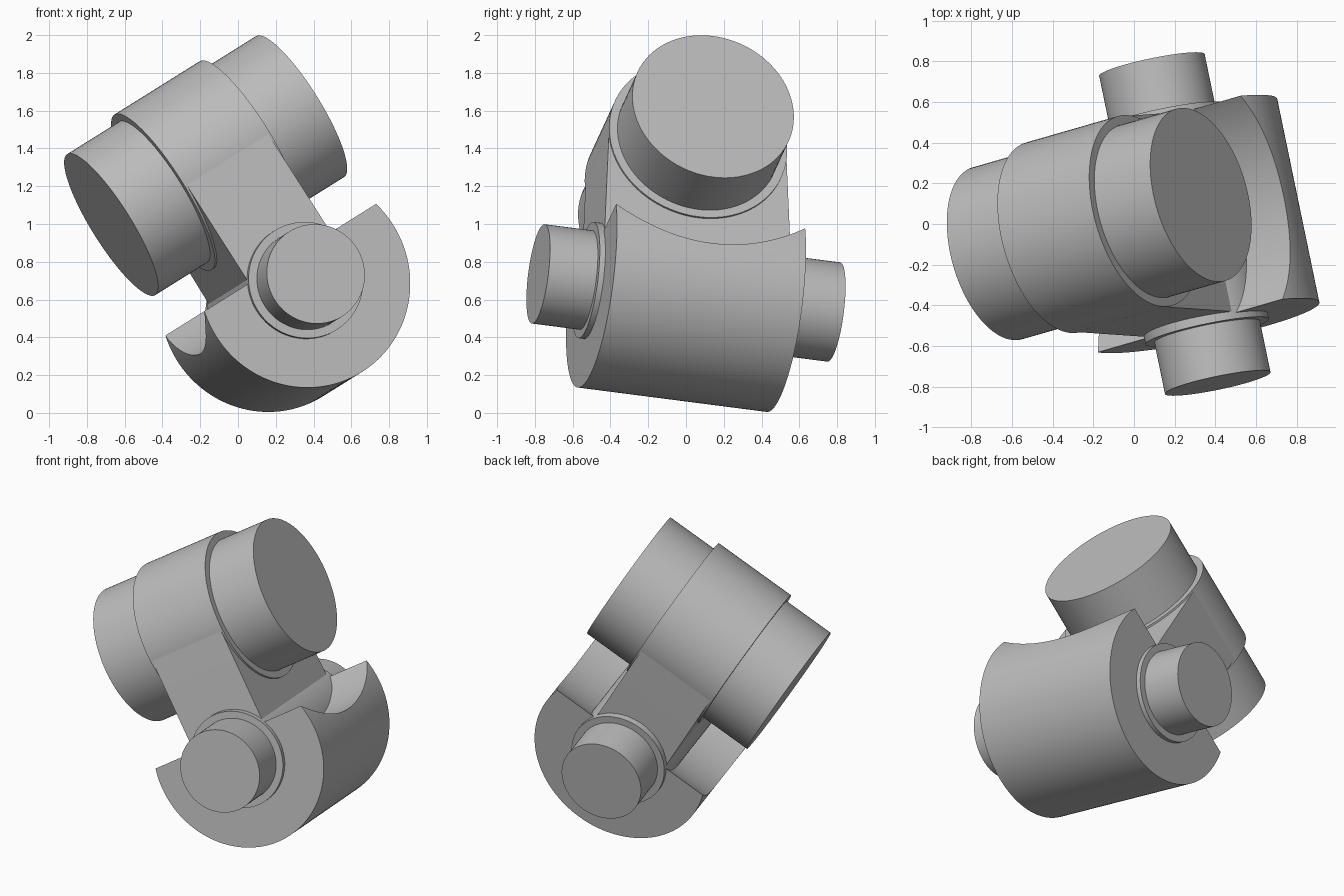
import bpy
import math
from mathutils import Matrix, Vector

cube = bpy.data.objects.get("Cube")
if cube:
    bpy.data.objects.remove(cube, do_unlink=True)

grey = bpy.data.materials.new("plain grey")
grey.use_nodes = True
colour = (0.5, 0.5, 0.5, 1)
grey.diffuse_color = colour
grey.node_tree.nodes["Principled BSDF"].inputs["Base Color"].default_value = colour

# Joint frame: X along the wide shaft, Y along the pin, Z up the arm
x_axis = Vector((0.824, 0.237, 0.515)).normalized()
y_axis = Vector((-0.199, 0.972, -0.124))
z_axis = x_axis.cross(y_axis).normalized()
y_axis = z_axis.cross(x_axis)
frame = Matrix((x_axis, y_axis, z_axis)).transposed().to_4x4()
frame.translation = (0.25, 0.0, 0.635)
HEAD = 0.795  # height of the wide shaft above the pin


def prism(name, profile, half, along):
    """Extrude a 2D profile both ways along local X or Y."""
    n = len(profile)
    verts = []
    for d in (-half, half):
        verts += [(d, a, b) if along == "X" else (a, d, b) for a, b in profile]
    faces = [list(range(n)), list(range(n, 2 * n))[::-1]]
    faces += [(i, i + n, (i + 1) % n + n, (i + 1) % n) for i in range(n)]
    if along == "X":
        faces = [list(f)[::-1] for f in faces]
    mesh = bpy.data.meshes.new(name)
    mesh.from_pydata(verts, [], faces)
    mesh.materials.append(grey)
    obj = bpy.data.objects.new(name, mesh)
    bpy.context.collection.objects.link(obj)
    obj.matrix_world = frame
    bpy.context.view_layer.objects.active = obj
    bpy.ops.object.select_all(action="DESELECT")
    obj.select_set(True)
    bpy.ops.object.mode_set(mode="EDIT")
    bpy.ops.mesh.select_all(action="SELECT")
    bpy.ops.mesh.normals_make_consistent(inside=False)
    bpy.ops.object.mode_set(mode="OBJECT")
    return obj


def arc(radius, height=0, start=0, end=math.tau, steps=96):
    span = end - start
    count = steps if span >= math.tau else steps + 1
    return [(radius * math.cos(start + span * i / steps),
             height + radius * math.sin(start + span * i / steps))
            for i in range(count)]


def smooth(obj):
    bpy.ops.object.select_all(action="DESELECT")
    bpy.context.view_layer.objects.active = obj
    obj.select_set(True)
    bpy.ops.object.shade_smooth_by_angle(angle=math.radians(25))


# Shafts and their collars
smooth(prism("wide_shaft", arc(0.44, HEAD), 0.607, "X"))
smooth(prism("wide_shaft_collar", arc(0.485, HEAD), 0.274, "X"))
smooth(prism("pin", arc(0.265), 0.805, "Y"))
smooth(prism("pin_collar", arc(0.31), 0.545, "Y"))

# Arm: rounded head over sides that widen slightly downward
tilt = 0.04
arm_profile = [(-0.513, 0), (0.513, 0)] + arc(0.482, HEAD, tilt, math.pi - tilt)
smooth(prism("arm", arm_profile, 0.262, "X"))

# Cradle: round block cut flat, then hollowed concentric with the wide shaft
rise = math.asin(0.145 / 0.57)
cradle = prism("cradle", arc(0.57, 0, math.pi - rise, math.tau + rise), 0.515, "Y")
cutter = prism("cradle_cutter", arc(0.829, HEAD, steps=160), 1.0, "X")
cutter.hide_render = True
cut = cradle.modifiers.new("hollow", "BOOLEAN")
cut.operation = "DIFFERENCE"
cut.solver = "EXACT"
cut.object = cutter
bpy.context.view_layer.objects.active = cradle
bpy.ops.object.modifier_apply(modifier=cut.name)
bpy.data.objects.remove(cutter, do_unlink=True)
smooth(cradle)
